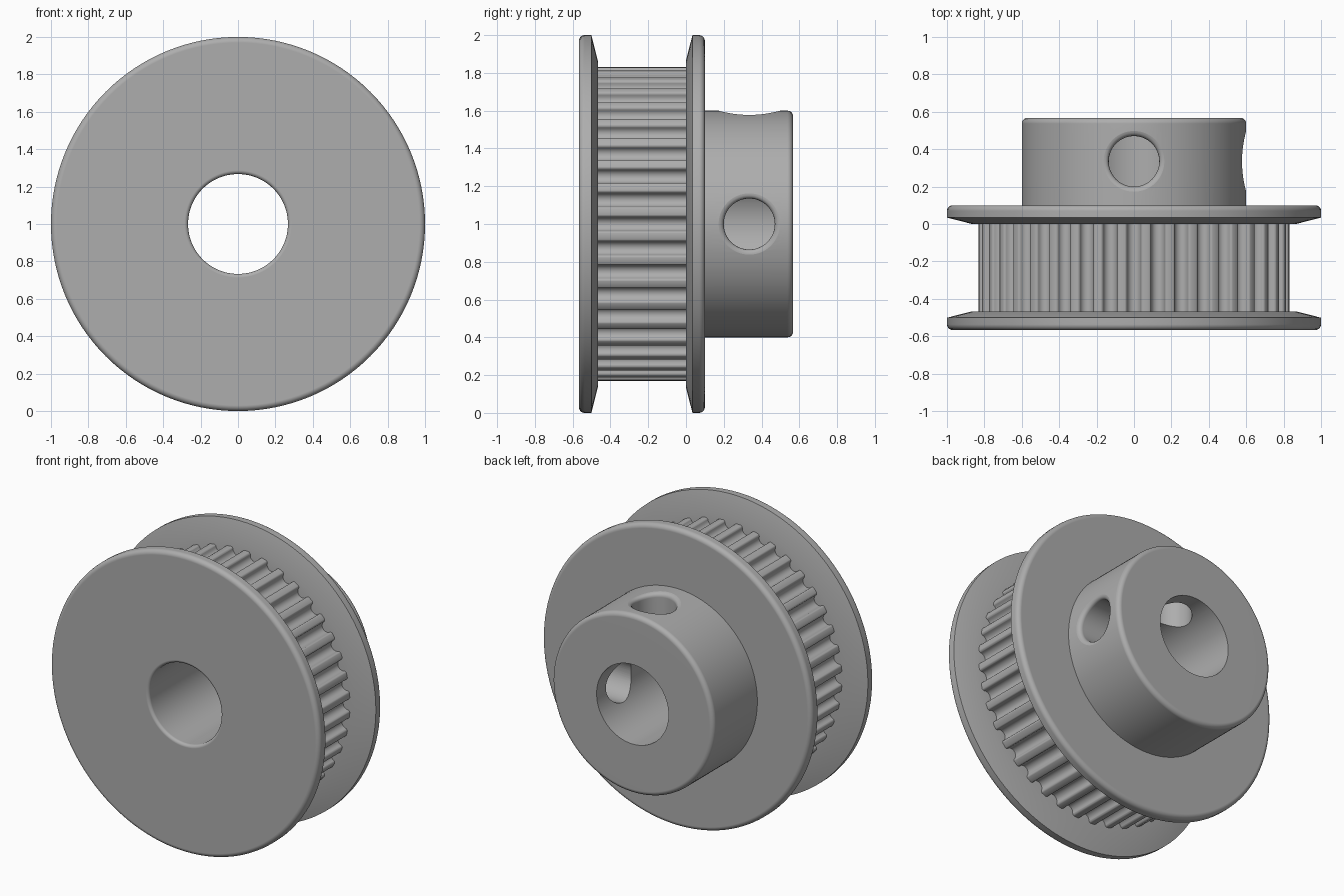
import bpy
import bmesh
from math import sin, cos, pi, sqrt, radians
from mathutils import Vector

if "Cube" in bpy.data.objects:
    bpy.data.objects.remove(bpy.data.objects["Cube"])

SEGMENTS = 128
TEETH = 40
AXIS_Z = 1.0
FRONT, REAR = -0.567, 0.567
FLANGE = 0.1
BORE, HUB, TIP = 0.267, 0.6, 0.832
SCREW_Y = 0.335

metal = bpy.data.materials.new("grey metal")
metal.use_nodes = True
GREY = (0.42, 0.42, 0.42, 1)
metal.diffuse_color = GREY
metal.node_tree.nodes["Principled BSDF"].inputs["Base Color"].default_value = GREY


def make_object(name, bm):
    bmesh.ops.recalc_face_normals(bm, faces=bm.faces)
    mesh = bpy.data.meshes.new(name)
    bm.to_mesh(mesh)
    bm.free()
    mesh.materials.append(metal)
    obj = bpy.data.objects.new(name, mesh)
    bpy.context.collection.objects.link(obj)
    return obj


def activate(obj):
    bpy.ops.object.select_all(action='DESELECT')
    obj.select_set(True)
    bpy.context.view_layer.objects.active = obj


def smooth(obj):
    activate(obj)
    bpy.ops.object.shade_smooth_by_angle(angle=radians(32))
    weighted = obj.modifiers.new("even shading", 'WEIGHTED_NORMAL')
    weighted.keep_sharp = True


def fillet(radius, y, size, start, steps=5):
    """Quarter round about a centre (radius, y) in the profile plane."""
    return [(radius + size * cos(start + pi / 2 * i / steps),
             y + size * sin(start + pi / 2 * i / steps)) for i in range(steps + 1)]


def bridge(bm, ring_a, ring_b):
    n = len(ring_a)
    for i in range(n):
        j = (i + 1) % n
        bm.faces.new((ring_a[i], ring_a[j], ring_b[j], ring_b[i]))


def lathe(name, profile):
    """Revolve a closed (radius, y) outline about the shaft axis."""
    bm = bmesh.new()
    rings = []
    for r, y in profile:
        rings.append([bm.verts.new((r * cos(2 * pi * i / SEGMENTS), y,
                                    AXIS_Z + r * sin(2 * pi * i / SEGMENTS)))
                      for i in range(SEGMENTS)])
    for a, b in zip(rings, rings[1:] + rings[:1]):
        bridge(bm, a, b)
    return make_object(name, bm)


# Turned body: two tapered flanges, a core between them, and the hub
R = 0.03
INNER_FRONT, INNER_REAR = FRONT + FLANGE, 0.0
profile = [(BORE, REAR), *reversed(fillet(HUB - R, REAR - R, R, 0)),
           (HUB, FLANGE),
           *reversed(fillet(1 - R, FLANGE - R, R, 0)),
           (1, 0.034), (0.865, INNER_REAR), (0.74, INNER_REAR),
           (0.74, INNER_FRONT), (0.865, INNER_FRONT), (1, INNER_FRONT - 0.034),
           *reversed(fillet(1 - R, FRONT + R, R, -pi / 2)),
           *reversed(fillet(BORE + 0.02, FRONT + 0.02, 0.02, pi))]
body = lathe("flanged_body", profile)


# Set screw holes with rounded mouths that follow the hub surface
def screw_cutter(name, outward, side):
    bm = bmesh.new()
    rings = []
    for r, drop in ((0.135, 0.45), (0.135, 0.03), (0.1375, 0.018),
                    (0.144, 0.009), (0.153, 0.003), (0.162, 0.0005), (0.2, -0.02)):
        ring = []
        for i in range(64):
            u, v = r * cos(pi * i / 32), r * sin(pi * i / 32)
            depth = sqrt(HUB * HUB - u * u) - drop
            ring.append(bm.verts.new(Vector((0, SCREW_Y + v, AXIS_Z))
                                     + outward * depth + side * u))
        rings.append(ring)
    for a, b in zip(rings, rings[1:]):
        bridge(bm, a, b)
    for ring in (rings[0], rings[-1]):
        centre = bm.verts.new(sum((v.co for v in ring), Vector()) / len(ring))
        for i, v in enumerate(ring):
            bm.faces.new((v, ring[(i + 1) % len(ring)], centre))
    cutter = make_object(name, bm)
    cutter.hide_render = True
    return cutter


X, Z = Vector((1, 0, 0)), Vector((0, 0, 1))
for name, outward, side in (("top_screw_cutter", Z, X), ("side_screw_cutter", X, Z)):
    cutter = screw_cutter(name, outward, side)
    cut = body.modifiers.new("screw hole", 'BOOLEAN')
    cut.operation = 'DIFFERENCE'
    cut.solver = 'EXACT'
    cut.object = cutter
    activate(body)
    bpy.ops.object.modifier_apply(modifier=cut.name)
    bpy.data.objects.remove(cutter)
smooth(body)

# Toothed ring: round-bottomed belt grooves, ends buried in the flanges
ARC = 0.037
groove = [(-0.049, TIP - 0.0015), (-0.042, TIP - 0.005), (-0.038, TIP - 0.011)]
groove += [(-ARC * cos(pi * i / 10), 0.818 - ARC * sin(pi * i / 10)) for i in range(11)]
groove += [(-u, r) for u, r in reversed(groove[:3])]
bm = bmesh.new()
front_ring, rear_ring = [], []
for tooth in range(TEETH):
    a = 2 * pi * tooth / TEETH
    land = a + pi / TEETH
    points = [(r * cos(a) - u * sin(a), r * sin(a) + u * cos(a)) for u, r in groove]
    points.append((TIP * cos(land), TIP * sin(land)))
    for x, z in points:
        front_ring.append(bm.verts.new((x, INNER_FRONT - 0.005, AXIS_Z + z)))
        rear_ring.append(bm.verts.new((x, INNER_REAR + 0.005, AXIS_Z + z)))
bridge(bm, front_ring, rear_ring)
smooth(make_object("toothed_ring", bm))
